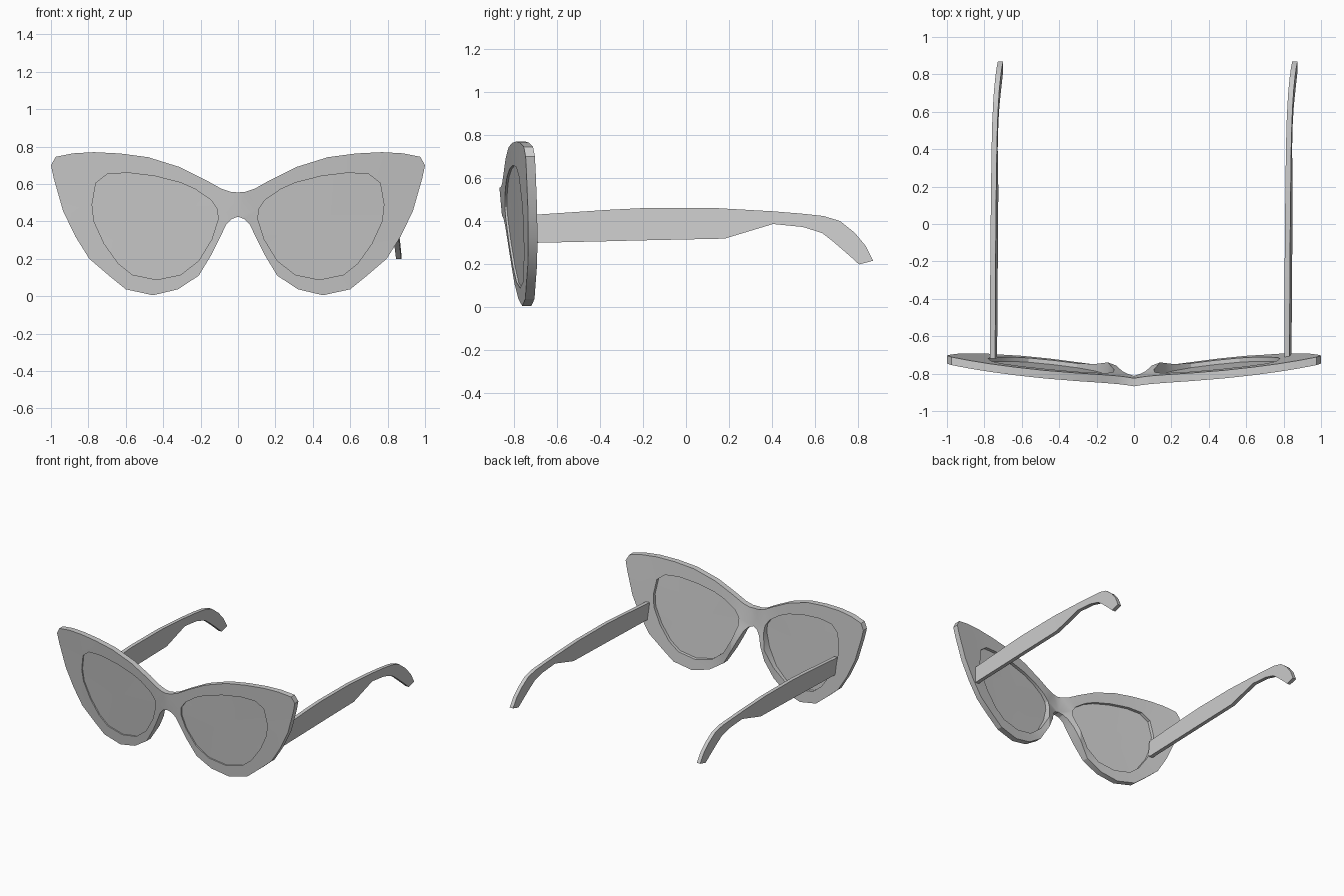
import bpy, bmesh, math

if "Cube" in bpy.data.objects:
    bpy.data.objects.remove(bpy.data.objects["Cube"])

# Half outline of the frame front (x, z), from top centre round to bottom centre
OUTER = [(0, .555), (.04, .558), (.09, .575), (.17, .62), (.31, .69), (.48, .743), (.63, .763),
         (.77, .77), (.88, .764), (.975, .745), (1, .70), (.985, .63), (.935, .455), (.87, .32),
         (.795, .2), (.69, .11), (.6, .037), (.455, .005), (.32, .037), (.21, .11),
         (.14, .225), (.095, .315), (.065, .38), (.035, .412), (0, .425)]
# Lens opening (x, z)
HOLE = [(.107, .41), (.11, .465), (.145, .515), (.23, .573), (.31, .608), (.445, .642),
        (.59, .66), (.70, .652), (.76, .605), (.78, .49), (.77, .40), (.715, .28),
        (.64, .175), (.565, .115), (.435, .088), (.305, .115), (.21, .19), (.14, .305)]
# Side profile of a temple arm (y, z): top edge and matching bottom edge
ARM_TOP = [(-.72, .428), (-.36, .452), (-.2, .46), (.14, .46), (.405, .445), (.54, .434),
           (.64, .423), (.716, .40), (.785, .345), (.835, .285), (.87, .215)]
ARM_LOW = [(-.72, .298), (-.36, .306), (-.2, .31), (.18, .318), (.405, .386), (.544, .372),
           (.633, .344), (.68, .308), (.73, .265), (.77, .23), (.805, .198)]


def front_y(x, z):
    """Wrapped and tilted front surface, pushed forward at the bridge."""
    return -.773 + .091 * x * x - .09 * z - .045 * math.exp(-abs(x) / .25)


def thickness(x, z):
    """Frame depth, deeper at the nose pads."""
    x = abs(x)
    return .043 + .042 * math.exp(-((x - .14) / .09) ** 2 - ((z - .29) / .14) ** 2)


def finish(name, bm, angle=25):
    bmesh.ops.recalc_face_normals(bm, faces=bm.faces)
    mesh = bpy.data.meshes.new(name)
    bm.to_mesh(mesh)
    bm.free()
    ob = bpy.data.objects.new(name, mesh)
    bpy.context.collection.objects.link(ob)
    bpy.ops.object.select_all(action='DESELECT')
    ob.select_set(True)
    bpy.context.view_layer.objects.active = ob
    bpy.ops.object.shade_smooth_by_angle(angle=math.radians(angle))
    return ob


def mirrored(points):
    return [(-x, z) for x, z in points]


def thicken(bm, offset, depth):
    """Turn a flat sheet into a curved plate between two depths."""
    res = bmesh.ops.extrude_face_region(bm, geom=bm.faces[:], use_keep_orig=True)
    back = {g for g in res['geom'] if isinstance(g, bmesh.types.BMVert)}
    for v in bm.verts:
        x, z = v.co.x, v.co.z
        v.co.y = front_y(x, z) + offset + (depth(x, z) if v in back else 0)


# Frame front: outline with two openings, filled, curved and thickened
bm = bmesh.new()
for loop in (OUTER + mirrored(OUTER[1:-1])[::-1], HOLE, mirrored(HOLE)):
    vs = [bm.verts.new((x, 0, z)) for x, z in loop]
    for i, v in enumerate(vs):
        bm.edges.new((vs[i - 1], v))
bmesh.ops.triangle_fill(bm, edges=bm.edges[:], use_beauty=True, normal=(0, -1, 0))
thicken(bm, 0, thickness)
finish("frame_front", bm)

# Lenses: thin curved plates set just behind the front surface
for name, loop in (("lens_right", HOLE), ("lens_left", mirrored(HOLE))):
    bm = bmesh.new()
    face = bm.faces.new([bm.verts.new((x, 0, z)) for x, z in loop])
    bmesh.ops.inset_region(bm, faces=[face], thickness=.12)
    bmesh.ops.poke(bm, faces=[face])
    thicken(bm, .010, lambda x, z: .010)
    finish(name, bm)


def arm_x(y, z):
    """Inner line of an arm: leans with height and drifts sideways to the tip."""
    return .012 * (y + .7) / 1.3 + .03 * max(0, y - .5) + .08 * (.45 - z)


# Temple arms: the same shape placed twice
for name, x0 in (("temple_arm_left", -.772), ("temple_arm_right", .802)):
    bm = bmesh.new()
    rings = []
    for (yt, zt), (yb, zb) in zip(ARM_TOP, ARM_LOW):
        xt, xb = x0 + arm_x(yt, zt), x0 + arm_x(yb, zb)
        rings.append([bm.verts.new(p) for p in ((xt, yt, zt), (xt + .028, yt, zt),
                                                (xb + .028, yb, zb), (xb, yb, zb))])
    for a, b in zip(rings, rings[1:]):
        for i in range(4):
            bm.faces.new((a[i - 1], a[i], b[i], b[i - 1]))
    bm.faces.new(rings[0])
    bm.faces.new(rings[-1])
    finish(name, bm)
